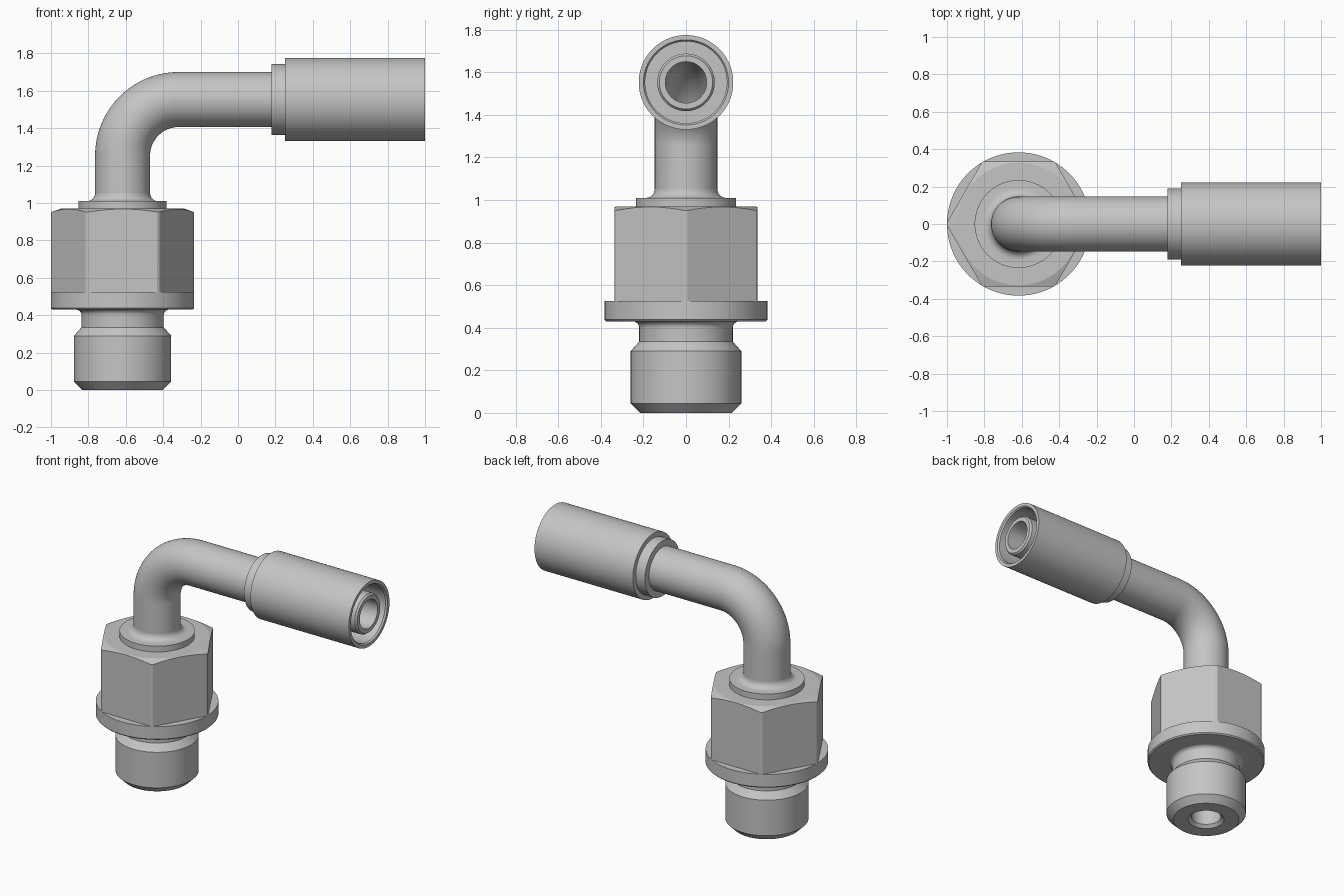
import bpy, bmesh
from math import sin, cos, pi
from mathutils import Vector

AXIS_X = -0.617     # upright axis of the nut and threaded end
PIPE_Z = 1.553      # height of the horizontal axis
BEND = 0.3          # centreline radius of the elbow
BEND_Z = PIPE_Z - BEND
ARC = BEND * pi / 2

cube = bpy.data.objects.get("Cube")
if cube:
    bpy.data.objects.remove(cube, do_unlink=True)

steel = bpy.data.materials.new("grey steel")
steel.use_nodes = True
colour = (0.56, 0.56, 0.56, 1)
steel.diffuse_color = colour
steel.node_tree.nodes["Principled BSDF"].inputs["Base Color"].default_value = colour


def path(s):
    """Centre and tilt at distance s along the up-round-and-across centreline."""
    if s <= BEND_Z:
        return Vector((AXIS_X, 0, s)), 0
    if s >= BEND_Z + ARC:
        return Vector((AXIS_X + BEND + s - BEND_Z - ARC, 0, PIPE_Z)), pi / 2
    a = (s - BEND_Z) / BEND
    return Vector((AXIS_X + BEND * (1 - cos(a)), 0, BEND_Z + BEND * sin(a))), a


def along(x):
    """Distance along the centreline that reaches x on the horizontal leg."""
    return BEND_Z + ARC + x - AXIS_X - BEND


def loft(name, stations, sides=96):
    """Closed (distance, radius) profile swept round the centreline."""
    bm = bmesh.new()
    rings = []
    for s, r in stations:
        c, a = path(s)
        u, v = Vector((cos(a), 0, -sin(a))), Vector((0, 1, 0))
        rings.append([bm.verts.new(c + r * (u * cos(2 * pi * k / sides) + v * sin(2 * pi * k / sides)))
                      for k in range(sides)])
    for i, ring in enumerate(rings):
        nxt = rings[(i + 1) % len(rings)]
        for k in range(sides):
            m = (k + 1) % sides
            bm.faces.new((ring[k], ring[m], nxt[m], nxt[k]))
    bmesh.ops.recalc_face_normals(bm, faces=bm.faces)
    mesh = bpy.data.meshes.new(name)
    bm.to_mesh(mesh)
    bm.free()
    mesh.materials.append(steel)
    obj = bpy.data.objects.new(name, mesh)
    bpy.context.collection.objects.link(obj)
    return obj


def fillet(s, r, size, ds, dr, start, end, n=6):
    """Quarter-round profile points about the centre (s, r)."""
    angles = [start + (end - start) * i / n for i in range(n + 1)]
    return [(s + ds * size * sin(t), r + dr * size * cos(t)) for t in angles]


def smooth(obj):
    bpy.ops.object.select_all(action='DESELECT')
    obj.select_set(True)
    bpy.context.view_layer.objects.active = obj
    bpy.ops.object.shade_smooth_by_angle(angle=0.45)


BORE = 0.097

# Threaded end, undercut neck, flange and top collar, with a through bore
body = loft("threaded_body",
            [(0, 0.118), (0, 0.215), (0.045, 0.26), (0.29, 0.26), (0.335, 0.22)]
            + fillet(0.4, 0.25, 0.03, 1, -1, 0, pi / 2)
            + [(0.43, 0.375), (0.438, 0.383), (0.525, 0.383), (0.525, 0.225),
               (0.965, 0.225), (0.965, 0.235), (1.01, 0.235)]
            + fillet(1.052, 0.189, 0.042, -1, -1, pi / 2, 0)
            + [(1.052, BORE), (0.02, BORE)])
smooth(body)

# Hexagon with its corners trimmed by a chamfered cylinder
nut = loft("hex_nut", [(0.525, 0.2), (0.525, 0.387), (0.97, 0.387), (0.97, 0.2)], 6)
trim = loft("nut_trim", [(0.5, 0.1), (0.5, 0.383), (0.951, 0.383),
                         (0.97, 0.328), (0.99, 0.27), (0.99, 0.1)])
cut = nut.modifiers.new("trim", 'BOOLEAN')
cut.operation = 'INTERSECT'
cut.solver = 'EXACT'
cut.object = trim
bpy.context.view_layer.objects.active = nut
bpy.ops.object.modifier_apply(modifier="trim")
bpy.data.objects.remove(trim, do_unlink=True)
bpy.ops.object.select_all(action='DESELECT')
nut.select_set(True)
bpy.ops.object.shade_smooth_by_angle(angle=0.2)

# Bent pipe, ending in the hose nipple inside the ferrule
bend = [BEND_Z + ARC * i / 32 for i in range(33)]
pipe = loft("bent_pipe",
            [(s, 0.147) for s in [1.045] + bend + [along(0.22)]]
            + [(along(0.22), 0.135), (along(0.985), 0.135), (along(0.997), 0.125), (along(0.997), BORE)]
            + [(s, BORE) for s in bend[::-1] + [1.045]])
smooth(pipe)

# Ferrule with a stepped collar and an open, hollow end
ferrule = loft("hose_ferrule",
               [(along(x), r) for x, r in
                [(0.18, 0.14), (0.18, 0.19), (0.25, 0.19), (0.25, 0.222), (1, 0.222),
                 (1, 0.2), (0.99, 0.192), (0.32, 0.192), (0.32, 0.13), (0.22, 0.13)]])
smooth(ferrule)
